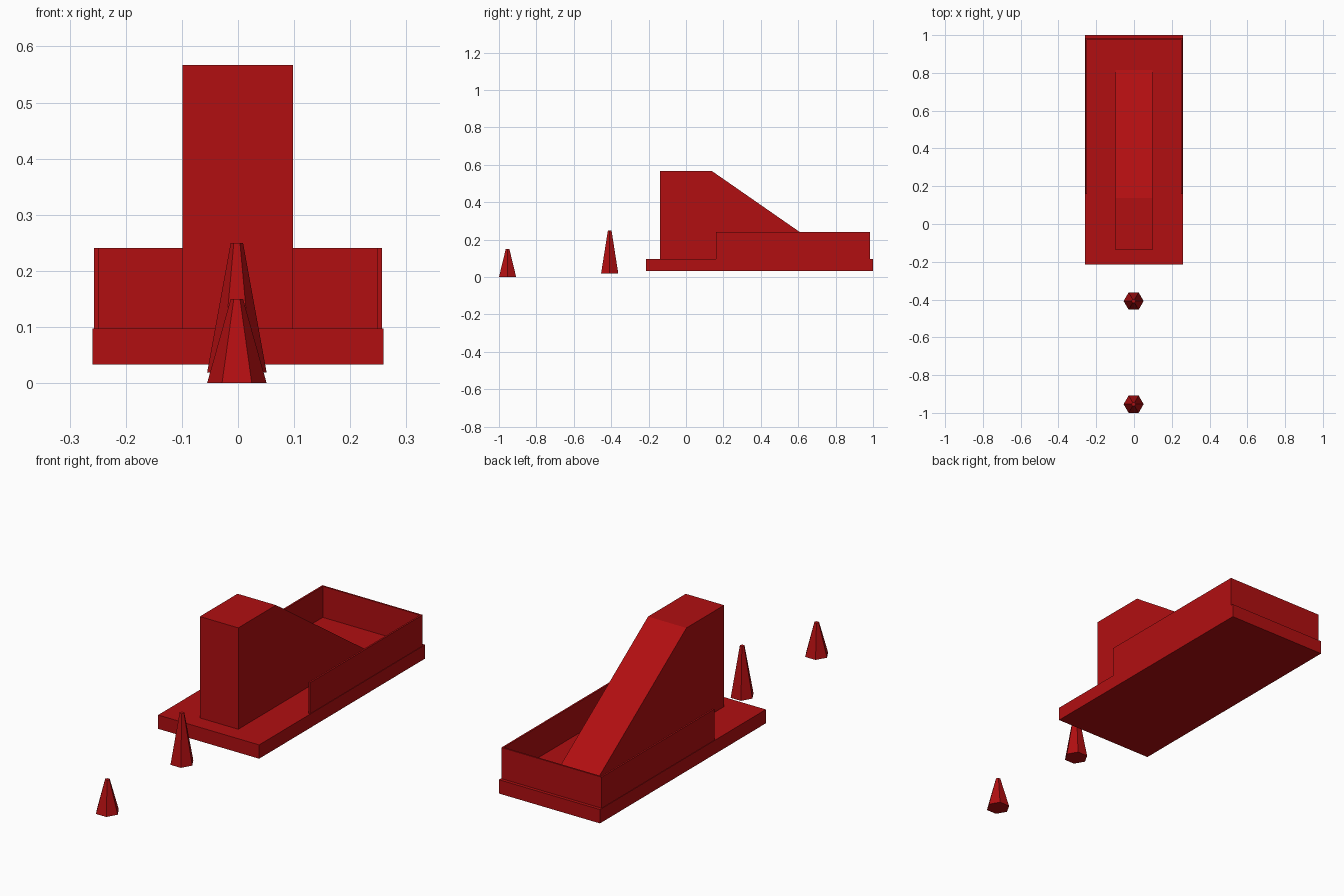
import bpy
import bmesh
import math

if "Cube" in bpy.data.objects:
    bpy.data.objects.remove(bpy.data.objects["Cube"])

RED = (0.44, 0.0045, 0.0055, 1)
red = bpy.data.materials.new("deep red")
red.use_nodes = True
red.diffuse_color = RED
red.node_tree.nodes["Principled BSDF"].inputs["Base Color"].default_value = RED


def add_object(name, bm):
    bmesh.ops.recalc_face_normals(bm, faces=bm.faces)
    mesh = bpy.data.meshes.new(name)
    bm.to_mesh(mesh)
    bm.free()
    mesh.materials.append(red)
    obj = bpy.data.objects.new(name, mesh)
    bpy.context.collection.objects.link(obj)
    return obj


def prism(name, profile, offset):
    """Extrude a closed outline by an offset vector."""
    bm = bmesh.new()
    face = bm.faces.new([bm.verts.new(p) for p in profile])
    result = bmesh.ops.extrude_face_region(bm, geom=[face])
    verts = [g for g in result["geom"] if isinstance(g, bmesh.types.BMVert)]
    bmesh.ops.translate(bm, verts=verts, vec=offset)
    return add_object(name, bm)


def cone(name, y, bottom, top):
    """Six-sided cone with a small flat tip."""
    bm = bmesh.new()
    bmesh.ops.create_cone(bm, cap_ends=True, segments=6, radius1=0.053,
                          radius2=0.011, depth=top - bottom)
    # Turn a corner towards the side if the first corner points forward
    corner = max(bm.verts, key=lambda v: v.co.x)
    if corner.co.x < 0.05:
        for v in bm.verts:
            v.co.x, v.co.y = -v.co.y, v.co.x
    obj = add_object(name, bm)
    obj.location = (-0.002, y, (bottom + top) / 2)


# Base slab
BASE_TOP = 0.097
W = 0.259
prism("base_slab", [(-W, -0.215, 0.033), (W, -0.215, 0.033),
                    (W, 1, 0.033), (-W, 1, 0.033)], (0, 0, BASE_TOP - 0.033))

# Central block with a long sloping back
prism("sloped_block", [(-0.099, y, z) for y, z in (
    (-0.138, BASE_TOP), (-0.138, 0.567), (0.138, 0.567), (0.815, BASE_TOP))],
    (0.197, 0, 0))

# Thin wall round the rear, open at the front
OUT, T, FRONT, BACK = 0.257, 0.008, 0.16, 0.985
outline = [(-OUT, FRONT), (-OUT, BACK), (OUT, BACK), (OUT, FRONT),
           (OUT - T, FRONT), (OUT - T, BACK - T),
           (T - OUT, BACK - T), (T - OUT, FRONT)]
prism("rear_wall", [(x, y, BASE_TOP) for x, y in outline],
      (0, 0, 0.241 - BASE_TOP))

# Cones in front
cone("near_cone", -0.954, 0, 0.15)
cone("far_cone", -0.408, 0.019, 0.25)
